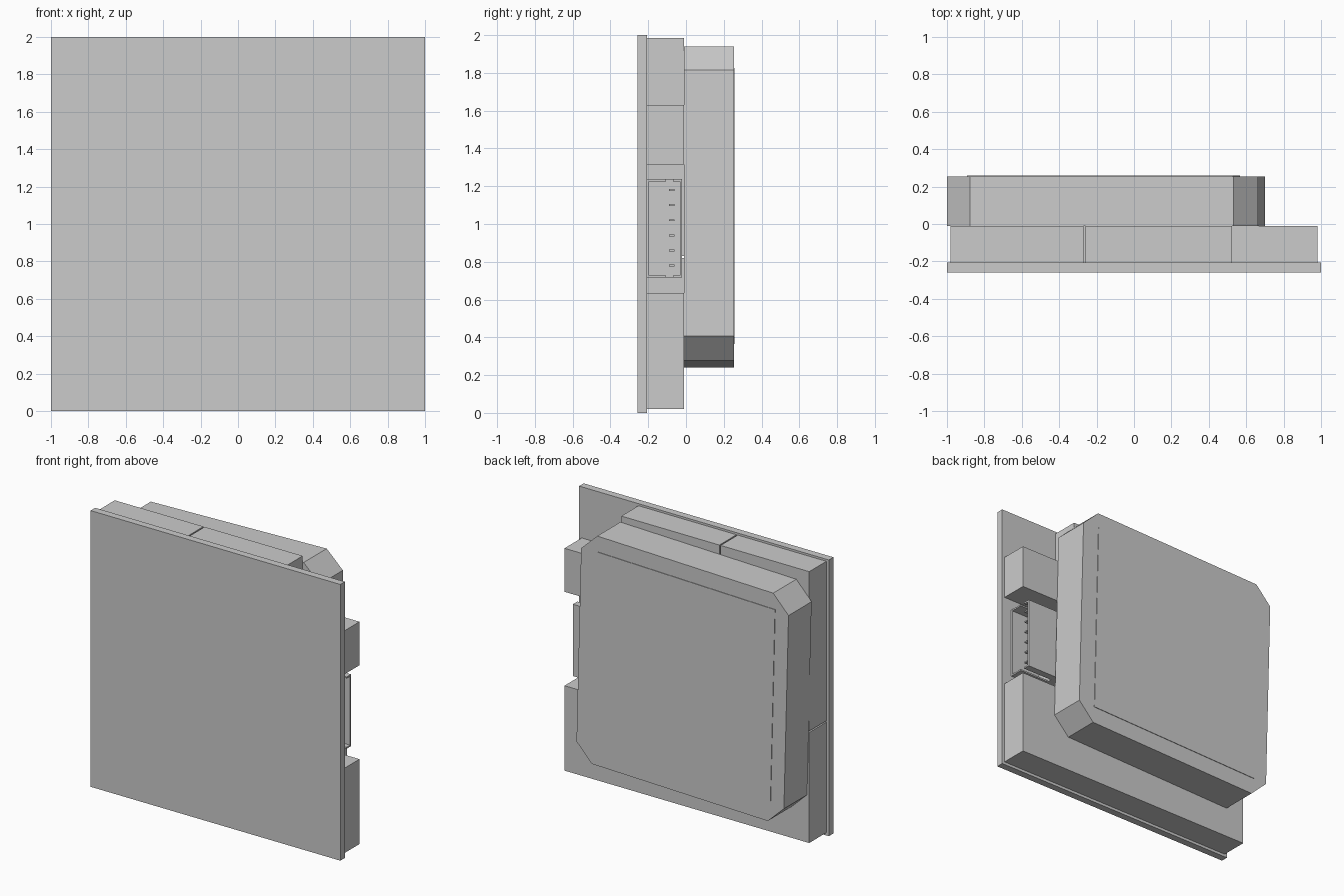
import bpy
import bmesh
import math
from mathutils import Matrix, Vector

cube = bpy.data.objects.get("Cube")
if cube:
    bpy.data.objects.remove(cube, do_unlink=True)

grey = bpy.data.materials.new("plain grey")
grey.use_nodes = True
tone = (0.6, 0.6, 0.6, 1)
grey.diffuse_color = tone
grey.node_tree.nodes["Principled BSDF"].inputs["Base Color"].default_value = tone


def finish(name, bm):
    bmesh.ops.recalc_face_normals(bm, faces=bm.faces)
    mesh = bpy.data.meshes.new(name)
    bm.to_mesh(mesh)
    bm.free()
    mesh.materials.append(grey)
    obj = bpy.data.objects.new(name, mesh)
    bpy.context.collection.objects.link(obj)
    return obj


def prism(name, outline, y0, y1):
    """Extrude an x-z outline from y0 to y1."""
    bm = bmesh.new()
    face = bm.faces.new([bm.verts.new((x, y0, z)) for x, z in outline])
    moved = bmesh.ops.extrude_face_region(bm, geom=[face])["geom"]
    bmesh.ops.translate(bm, vec=(0, y1 - y0, 0),
                        verts=[v for v in moved if isinstance(v, bmesh.types.BMVert)])
    return finish(name, bm)


def rect(x0, x1, z0, z1):
    return [(x0, z0), (x1, z0), (x1, z1), (x0, z1)]


def turned(points, angle, centre):
    """Turn an outline about the origin, then move it to the centre."""
    spin = Matrix.Rotation(angle, 2)
    return [tuple(spin @ Vector(p) + Vector(centre)) for p in points]


# Flat front panel
PANEL, SPACER = -0.206, -0.01
prism("front_panel", rect(-1, 1, 0, 2), -0.258, PANEL)

# Spacer blocks around the edge, with thin seams between them
prism("spacer_left", rect(-0.98, -0.27, 0.83, 1.985), PANEL, SPACER)
prism("spacer_top", [(-0.26, 1.315), (0.98, 1.315), (0.98, 1.63),
                     (0.525, 1.63), (0.525, 1.985), (-0.26, 1.985)], PANEL, SPACER)
prism("spacer_bottom", [(-0.98, 0.02), (0.98, 0.02), (0.98, 0.635),
                        (-0.26, 0.635), (-0.26, 0.82), (-0.98, 0.82)], PANEL, SPACER)

# Slightly turned back pad with clipped corners and a thin raised plate
centre, angle = (-0.15, 1.09), math.radians(1.5)
a, b = 0.831, 0.705
octagon = [(a, -b), (a, b), (b, a), (-b, a), (-a, b), (-a, -b), (-b, -a), (b, -a)]
prism("back_pad", turned(octagon, angle, centre), SPACER, 0.254)
h = 0.712
prism("raised_plate", turned(rect(-h, h, -h, h), angle, (-0.163, 1.095)), 0.254, 0.258)

# Connector housing, open towards the side
y0, y1, z0, z1 = PANEL, -0.02, 0.717, 1.237
x0, x1, wall = 0.55, 0.92, 0.011
prism("connector_base", rect(x0, 0.68, z0, z1), y0, y1)
prism("connector_front_wall", rect(0.68, x1, z0, z1), y0, y0 + wall)
prism("connector_back_wall", rect(0.68, x1, z0, z1), y1 - wall, y1)
for side, low in (("lower", z0), ("upper", z1 - wall)):
    # Each end wall has a narrow key slot in the middle
    prism("connector_" + side + "_wall_front", rect(0.68, x1, low, low + wall),
          y0 + wall, -0.105)
    prism("connector_" + side + "_wall_back", rect(0.68, x1, low, low + wall),
          -0.07, y1 - wall)

# Row of contact pins
for i in range(6):
    z = 0.78 + 0.08 * i
    prism(f"contact_pin_{i + 1}", rect(0.68, 0.9, z - 0.005, z + 0.005), -0.09, -0.062)
